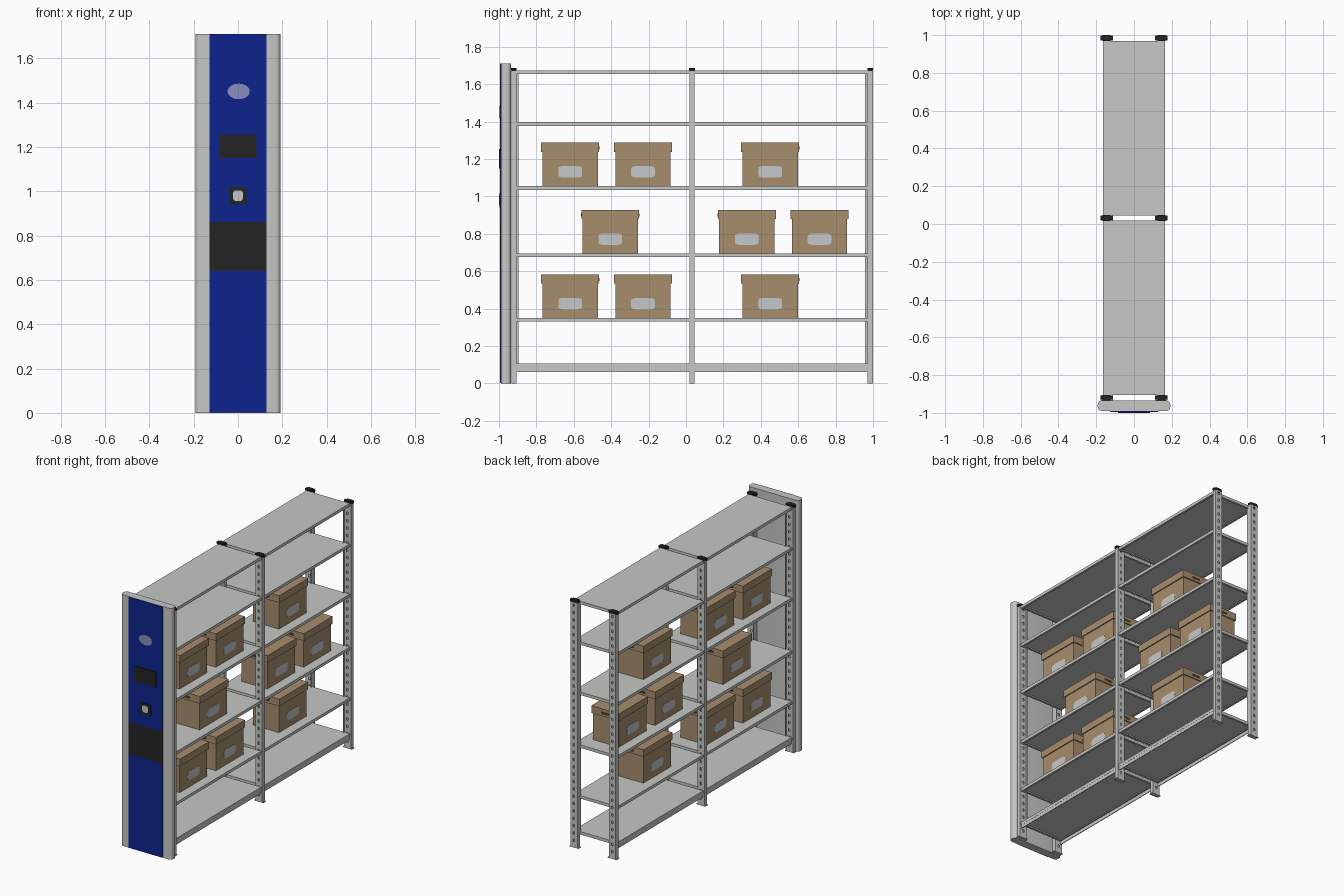
import bpy, bmesh, math
from mathutils import Vector

if "Cube" in bpy.data.objects:
    bpy.data.objects.remove(bpy.data.objects["Cube"])


def material(name, rgb):
    m = bpy.data.materials.new(name)
    m.diffuse_color = (*rgb, 1)
    m.use_nodes = True
    m.node_tree.nodes["Principled BSDF"].inputs["Base Color"].default_value = m.diffuse_color
    return m


GREY = material("light grey metal", (0.56, 0.58, 0.56))
BLUE = material("deep blue", (0.004, 0.016, 0.27))
BLACK = material("black plastic", (0.017, 0.017, 0.017))
CARD = material("cardboard", (0.39, 0.27, 0.155))
SLOT = material("dark cardboard slot", (0.07, 0.045, 0.025))
LABEL = material("label grey", (0.56, 0.58, 0.59))
OVAL = material("pale blue", (0.25, 0.27, 0.52))


def finish(bm, name, mat):
    bmesh.ops.recalc_face_normals(bm, faces=bm.faces)
    me = bpy.data.meshes.new(name)
    bm.to_mesh(me)
    bm.free()
    me.materials.append(mat)
    ob = bpy.data.objects.new(name, me)
    bpy.context.collection.objects.link(ob)
    return ob


def add_box(bm, x0, x1, y0, y1, z0, z1):
    vs = bmesh.ops.create_cube(bm, size=1)["verts"]
    for v in vs:
        v.co = Vector(((x0 + x1) / 2 + v.co.x * (x1 - x0),
                       (y0 + y1) / 2 + v.co.y * (y1 - y0),
                       (z0 + z1) / 2 + v.co.z * (z1 - z0)))
    return vs


def box(name, mat, *dims):
    bm = bmesh.new()
    add_box(bm, *dims)
    return finish(bm, name, mat)


def mirror_x(ob):
    ob.modifiers.new("mirror", 'MIRROR').use_axis = (True, False, False)
    return ob


def rounded_plate(name, mat, axis, at, depth, u, z, ru, rz, power=2.0, n=32):
    """Superellipse plate facing along axis ('x' or 'y')."""
    bm = bmesh.new()
    vs = []
    for i in range(n):
        a = 2 * math.pi * i / n
        c, s = math.cos(a), math.sin(a)
        pu = u + ru * math.copysign(abs(c) ** (2 / power), c)
        pz = z + rz * math.copysign(abs(s) ** (2 / power), s)
        vs.append(bm.verts.new((at, pu, pz) if axis == 'x' else (pu, at, pz)))
    f = bm.faces.new(vs)
    r = bmesh.ops.extrude_face_region(bm, geom=[f])
    d = Vector((depth, 0, 0)) if axis == 'x' else Vector((0, depth, 0))
    bmesh.ops.translate(bm, vec=d, verts=[g for g in r["geom"] if isinstance(g, bmesh.types.BMVert)])
    return finish(bm, name, mat)


# End panel with rounded upright edges
bm = bmesh.new()
add_box(bm, -0.192, 0.192, -0.990, -0.935, 0, 1.71)
upright = [e for e in bm.edges if abs(e.verts[0].co.z - e.verts[1].co.z) > 1]
bmesh.ops.bevel(bm, geom=upright, offset=0.022, segments=6, profile=0.5, affect='EDGES')
panel = finish(bm, "end_panel", GREY)
bpy.context.view_layer.objects.active = panel
panel.select_set(True)
bpy.ops.object.shade_smooth_by_angle(angle=math.radians(35))
panel.select_set(False)

# Blue fascia, dark band, screen, keypad and oval badge
box("blue_fascia_lower", BLUE, -0.128, 0.128, -0.994, -0.989, 0.001, 0.64)
box("dark_band", BLACK, -0.128, 0.128, -0.994, -0.989, 0.64, 0.86)
box("blue_fascia_upper", BLUE, -0.128, 0.128, -0.994, -0.989, 0.86, 1.709)
box("screen", BLACK, -0.084, 0.084, -1.0, -0.993, 1.15, 1.253)
box("reader_plate", BLACK, -0.039, 0.039, -0.998, -0.993, 0.94, 1.018)
rounded_plate("reader_pad", LABEL, 'y', -0.9975, -0.002, 0, 0.98, 0.022, 0.024, 4)
rounded_plate("oval_badge", OVAL, 'y', -0.9935, -0.004, 0.003, 1.45, 0.05, 0.035)

# Perforated posts, one mirrored pair per station
TOP, PITCH, HOLE = 1.672, 0.05, 0.018
XS = (0.118, 0.139, 0.150, 0.170)


def post_pair(name, yc, hw=0.014):
    zs = [0]
    z = 0.04
    while z + HOLE < TOP:
        zs += [z, z + HOLE]
        z += PITCH
    zs.append(TOP)
    bm = bmesh.new()

    def quad(*pts):
        bm.faces.new([bm.verts.new(p) for p in pts])
    for k, (a, b) in enumerate(zip(zs, zs[1:])):
        for y in (yc - hw, yc + hw):
            for i in range(3):
                if not (i == 1 and k % 2):  # skipped cells are the holes
                    quad((XS[i], y, a), (XS[i + 1], y, a), (XS[i + 1], y, b), (XS[i], y, b))
        for x in (XS[0], XS[3]):
            quad((x, yc - hw, a), (x, yc + hw, a), (x, yc + hw, b), (x, yc - hw, b))
    bmesh.ops.remove_doubles(bm, verts=bm.verts, dist=1e-5)
    ob = mirror_x(finish(bm, name, GREY))
    ob.modifiers.new("thickness", 'SOLIDIFY').thickness = 0.002
    # foot plate and stepped top cap
    mirror_x(box(name + "_foot", GREY, 0.110, 0.178, yc - hw, yc + hw, 0, 0.005))
    bm = bmesh.new()
    add_box(bm, 0.114, 0.178, yc - 0.010, yc + 0.010, TOP - 0.002, 1.683)
    add_box(bm, 0.124, 0.168, yc - 0.015, yc + 0.015, TOP - 0.004, 1.685)
    mirror_x(finish(bm, name + "_cap", BLACK))


post_pair("front_posts", -0.920)
post_pair("middle_posts", 0.032)
post_pair("rear_posts", 0.985)
# Narrow slotted strips inside the end posts
mirror_x(box("front_post_strip", GREY, 0.119, 0.123, -0.907, -0.896, 0.10, 1.655))
mirror_x(box("rear_post_strip", GREY, 0.119, 0.123, 0.958, 0.972, 0.10, 1.655))


# Shelves: thin tray with a downturned rim and inner return lip
def shelf(name, y0, y1, z, w=0.163, rim=0.020, lip=0.014, t=0.002):
    bm = bmesh.new()
    add_box(bm, -w, w, y0, y1, z - t, z)
    for s in (-1, 1):
        a, b = sorted((s * w, s * (w - t)))
        add_box(bm, a, b, y0, y1, z - rim, z - t)
        a, b = sorted((s * (w - t), s * (w - lip)))
        add_box(bm, a, b, y0, y1, z - rim, z - rim + t)
    for y, s in ((y0, 1), (y1, -1)):
        a, b = sorted((y, y + s * t))
        add_box(bm, -w + t, w - t, a, b, z - rim, z - t)
        a, b = sorted((y + s * t, y + s * lip))
        add_box(bm, -w + lip, w - lip, a, b, z - rim, z - rim + t)
    return finish(bm, name, GREY)


BAYS = {"front": (-0.905, 0.018), "rear": (0.046, 0.970)}
LEVELS = (0.105, 0.350, 0.695, 1.055, 1.397, 1.673)
for bay, (y0, y1) in BAYS.items():
    for i, z in enumerate(LEVELS):
        shelf(f"{bay}_shelf_{i + 1}", y0, y1, z)
    # plinth strips below the lowest shelf
    mirror_x(box(bay + "_plinth", GREY, 0.157, 0.162, y0, y1, 0.062, 0.086))


# Archive boxes with overhanging lid, side labels and hand slots
def archive_box(name, yc, z):
    box(name + "_body", CARD, -0.098, 0.098, yc - 0.148, yc + 0.148, z, z + 0.20)
    bm = bmesh.new()
    add_box(bm, -0.105, 0.105, yc - 0.155, yc + 0.155, z + 0.183, z + 0.232)
    finish(bm, name + "_lid", CARD)
    for s, side in ((1, "right"), (-1, "left")):
        rounded_plate(f"{name}_{side}_label", LABEL, 'x', s * 0.0975, s * 0.002,
                      yc, z + 0.076, 0.064, 0.031, 5)
    for s, end in ((1, "rear"), (-1, "front")):
        rounded_plate(f"{name}_{end}_hand_slot", SLOT, 'y', yc + s * 0.1545, s * 0.001,
                      0, z + 0.205, 0.032, 0.009, 4)


ROWS = ((LEVELS[1], (-0.619, -0.230, 0.450)),
        (LEVELS[2], (-0.405, 0.325, 0.714)),
        (LEVELS[3], (-0.619, -0.230, 0.450)))
n = 0
for z, ys in ROWS:
    for y in ys:
        n += 1
        archive_box(f"archive_box_{n}", y, z)
